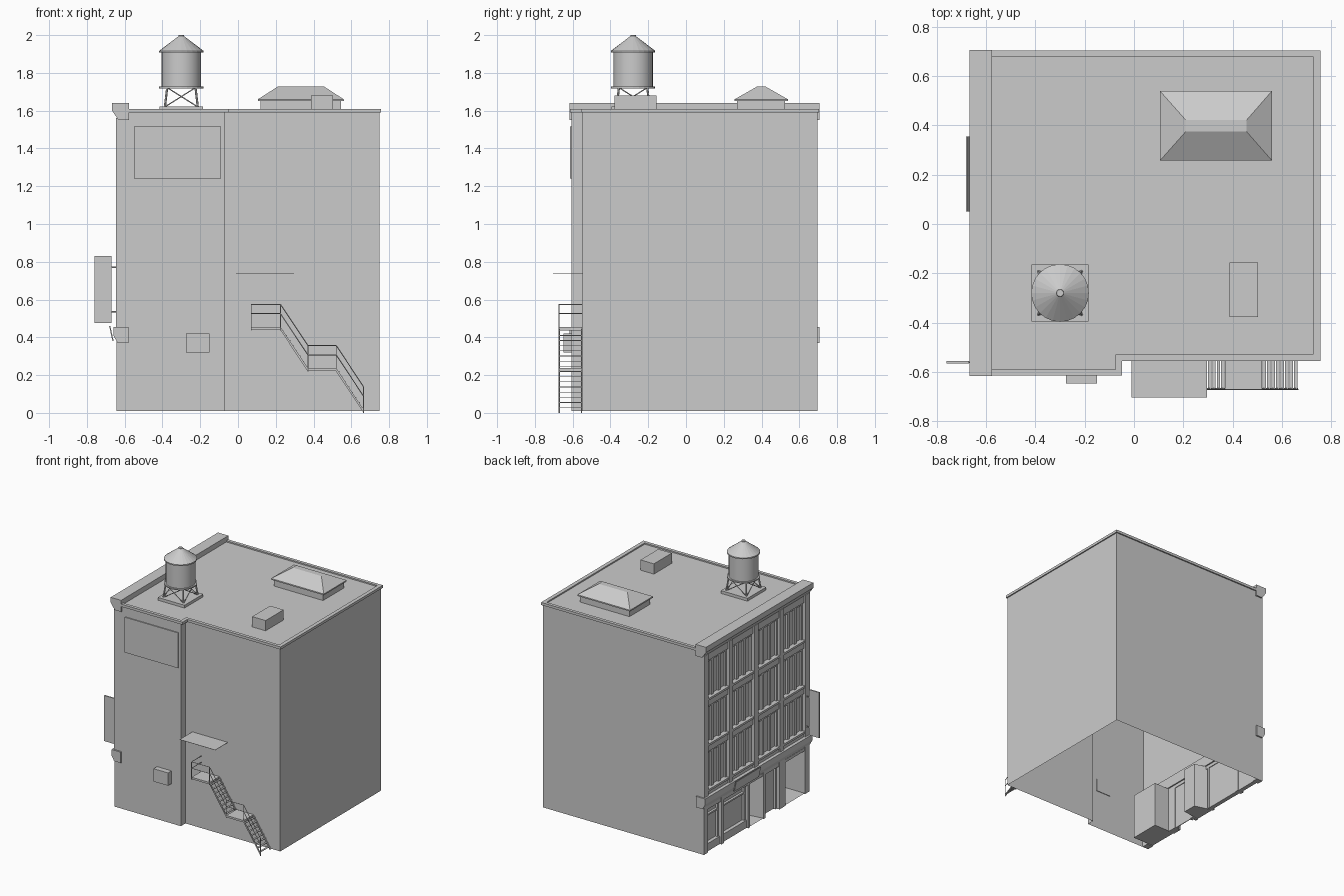
import bpy, bmesh, math
from mathutils import Vector

if "Cube" in bpy.data.objects:
    bpy.data.objects.remove(bpy.data.objects["Cube"])


def finish(name, bm, recalc=True):
    if recalc:
        bmesh.ops.recalc_face_normals(bm, faces=bm.faces)
    me = bpy.data.meshes.new(name)
    bm.to_mesh(me)
    bm.free()
    ob = bpy.data.objects.new(name, me)
    bpy.context.collection.objects.link(ob)
    return ob


def add_box(bm, x0, x1, y0, y1, z0, z1):
    v = bmesh.ops.create_cube(bm, size=1)['verts']
    for p in v:
        p.co = Vector((x0 if p.co.x < 0 else x1, y0 if p.co.y < 0 else y1, z0 if p.co.z < 0 else z1))


def boxes(name, *items):
    bm = bmesh.new()
    for b in items:
        add_box(bm, *b)
    return finish(name, bm)


def add_prism(bm, xz, y0, y1):
    # x/z profile extruded along y
    a = [bm.verts.new((x, y0, z)) for x, z in xz]
    b = [bm.verts.new((x, y1, z)) for x, z in xz]
    bm.faces.new(a)
    bm.faces.new(b[::-1])
    n = len(xz)
    for i in range(n):
        j = (i + 1) % n
        bm.faces.new((a[i], b[i], b[j], a[j]))


def prism(name, xz, y0, y1):
    bm = bmesh.new()
    add_prism(bm, xz, y0, y1)
    return finish(name, bm)


def rods(name, pairs, r=0.003, sides=6):
    bm = bmesh.new()
    for a, b in pairs:
        a, b = Vector(a), Vector(b)
        d = b - a
        v = bmesh.ops.create_cone(bm, cap_ends=True, segments=sides, radius1=r, radius2=r, depth=d.length)['verts']
        q = d.to_track_quat('Z', 'Y')
        for p in v:
            p.co = q @ p.co + (a + b) / 2
    return finish(name, bm)


def cone(name, c, r1, r2, z0, z1, n=24):
    bm = bmesh.new()
    bmesh.ops.create_cone(bm, cap_ends=True, segments=n, radius1=r1, radius2=r2, depth=z1 - z0)
    bmesh.ops.translate(bm, verts=bm.verts, vec=(c[0], c[1], (z0 + z1) / 2))
    return finish(name, bm)


# Building shell: open below, facade side left free
foot = [(-0.64, -0.605), (-0.07, -0.605), (-0.07, -0.548), (0.748, -0.548), (0.748, 0.695), (-0.64, 0.695)]
bm = bmesh.new()
lo = [bm.verts.new((x, y, 0.01)) for x, y in foot]
hi = [bm.verts.new((x, y, 1.6)) for x, y in foot]
for i in range(5):
    bm.faces.new((lo[i], lo[i + 1], hi[i + 1], hi[i]))
bm.faces.new(hi)
finish("building_shell", bm, False)

# Roof edge trim
z = (1.59, 1.61)
boxes("roof_edge_trim",
      (-0.6, -0.048, -0.615, -0.59, *z), (-0.075, -0.048, -0.59, -0.53, *z),
      (-0.048, 0.757, -0.556, -0.53, *z), (0.727, 0.757, -0.53, 0.68, *z),
      (-0.6, 0.757, 0.68, 0.705, *z))

# Cornices on the facade
prism("upper_cornice", [(-0.667, 1.64), (-0.577, 1.64), (-0.577, 1.55), (-0.632, 1.55), (-0.667, 1.6)], -0.617, 0.706)
prism("lower_cornice", [(-0.66, 0.455), (-0.58, 0.455), (-0.58, 0.37), (-0.637, 0.37), (-0.66, 0.41)], -0.617, 0.706)
prism("fascia_sign", [(-0.682, 0.46), (-0.676, 0.46), (-0.658, 0.38), (-0.665, 0.38)], 0.05, 0.355)

# Facade piers, spandrels and windows
bays = [(-0.55, -0.287), (-0.238, 0.028), (0.078, 0.34), (0.388, 0.645)]
floors = [(0.495, 0.79), (0.85, 1.145), (1.205, 1.5)]
edges = [-0.605] + [y for b in bays for y in b] + [0.695]
boxes("facade_piers", *[(-0.645, -0.60, edges[i], edges[i + 1], 0.44, 1.56) for i in range(0, 10, 2)])
levels = [0.44] + [q for f in floors for q in f] + [1.56]
boxes("spandrels", *[(-0.634, -0.6, y0, y1, levels[i], levels[i + 1])
                     for y0, y1 in bays for i in range(0, 8, 2)])
boxes("window_glass", *[(-0.606, -0.6, y0, y1, z0, z1) for y0, y1 in bays for z0, z1 in floors])
frame, sills = [], []
for y0, y1 in bays:
    for z0, z1 in floors:
        w = (y1 - y0) / 3
        for k in range(4):
            c = y0 + k * w
            frame.append((-0.622, -0.606, max(y0, c - 0.012), min(y1, c + 0.012), z0, z1))
        frame.append((-0.62, -0.606, y0, y1, z1 - 0.02, z1))
        sills.append((-0.643, -0.6, y0, y1, z0 - 0.012, z0 + 0.004))
boxes("window_frames", *frame)
boxes("window_sills", *sills)

# Shopfront: pilasters, panels, frames and glass
B, T = 0.01, 0.38
boxes("shop_pilasters", *[(-0.642, -0.59, y0, y1, B, T) for y0, y1 in
                          [(-0.605, -0.55), (-0.31, -0.235), (-0.06, -0.04), (0.13, 0.15), (0.45, 0.48), (0.645, 0.695)]])
boxes("shop_header", (-0.638, -0.59, -0.6, 0.69, 0.345, 0.385))
boxes("shop_glass", (-0.60, -0.595, 0.15, 0.45, B, T), (-0.60, -0.595, 0.48, 0.645, B, T),
      (-0.60, -0.595, -0.235, -0.06, B, T))
boxes("shop_frames", *[(-0.618, -0.6, a, b, B, 0.345) for a, b in
                       [(0.15, 0.165), (0.435, 0.45), (0.48, 0.495), (0.63, 0.645), (-0.235, -0.22), (-0.075, -0.06)]],
      (-0.618, -0.6, 0.15, 0.45, 0.28, 0.292), (-0.618, -0.6, 0.48, 0.645, 0.28, 0.292))
boxes("shop_bulkheads", (-0.628, -0.6, 0.15, 0.45, B, 0.07), (-0.628, -0.6, 0.48, 0.645, B, 0.07))


# Recessed entrances with floor, ceiling, back and side walls
def alcove(name, front, back, depth):
    plan = [(-0.64, front[0]), (depth, back[0]), (depth, back[1]), (-0.64, front[1])]
    bm = bmesh.new()
    a = [bm.verts.new((x, y, 0.015)) for x, y in plan]
    b = [bm.verts.new((x, y, 0.37)) for x, y in plan]
    for i in range(3):
        bm.faces.new((a[i], b[i], b[i + 1], a[i + 1]))
    bm.faces.new(a)
    bm.faces.new(b[::-1])
    finish(name, bm, False)
    m = depth - 0.012
    y0, y1 = back[0] + 0.02, back[1] - 0.02
    boxes(name + "_door_frame", (m, depth, y0, y0 + 0.015, 0.015, 0.33), (m, depth, y1 - 0.015, y1, 0.015, 0.33),
          (m, depth, y0, y1, 0.315, 0.33))


alcove("side_entrance", (-0.55, -0.31), (-0.55, -0.31), -0.46)
alcove("shop_entrance", (-0.04, 0.13), (-0.02, 0.09), -0.5)

# Hanging sign and brackets
boxes("hanging_sign", (-0.76, -0.67, -0.566, -0.556, 0.475, 0.83))
rods("hanging_sign_brackets", [((-0.675, -0.561, h), (-0.635, -0.561, h)) for h in (0.535, 0.77)], 0.004)

# Side wall: blank panel, vent box, flat canopy
boxes("wall_panel", (-0.55, -0.09, -0.613, -0.6, 1.24, 1.515))
boxes("vent_box", (-0.275, -0.15, -0.648, -0.6, 0.32, 0.42))
boxes("canopy", (-0.01, 0.297, -0.705, -0.548, 0.738, 0.74))

# Outside stairs
Y0, Y1 = -0.672, -0.55
boxes("stair_landings", (0.07, 0.225, Y0, Y1, 0.44, 0.455), (0.37, 0.52, Y0, Y1, 0.222, 0.237))
flights = [((0.225, 0.455), (0.37, 0.237)), ((0.52, 0.237), (0.665, 0.018))]
bm = bmesh.new()
for (xa, za), (xb, zb) in flights:
    for y in (Y0, Y1 - 0.006):
        add_prism(bm, [(xa, za), (xb, zb), (xb, zb - 0.018), (xa, za - 0.018)], y, y + 0.006)
finish("stair_stringers", bm)
treads = []
for (xa, za), (xb, zb) in flights:
    for k in range(8):
        t = (k + 0.5) / 8
        x, h = xa + (xb - xa) * t, za + (zb - za) * t
        treads.append((x - 0.007, x + 0.007, Y0, Y1, h - 0.006, h - 0.002))
boxes("stair_treads", *treads)
path = [(0.07, 0.455), (0.225, 0.455), (0.37, 0.237), (0.52, 0.237), (0.665, 0.018)]
pairs = []
for up in (0.07, 0.12):
    for (xa, za), (xb, zb) in zip(path, path[1:]):
        pairs.append(((xa, Y0, za + up), (xb, Y0, zb + up)))
    pairs.append(((0.07, Y0, 0.455 + up), (0.07, Y1, 0.455 + up)))
for x, h in path:
    pairs.append(((x, Y0, max(0, h - 0.018)), (x, Y0, h + 0.12)))
pairs[-1] = ((0.665, Y0, 0), (0.665, Y0, 0.138))
rods("stair_railings", pairs, 0.0025)

# Water tank on braced legs
C = (-0.30, -0.28)
boxes("tank_base", (-0.415, -0.185, -0.395, -0.165, 1.6, 1.622))
corners = [(-1, -1), (1, -1), (1, 1), (-1, 1)]
bot = [Vector((C[0] + 0.087 * a, C[1] + 0.087 * b, 1.62)) for a, b in corners]
top = [Vector((C[0] + 0.075 * a, C[1] + 0.075 * b, 1.722)) for a, b in corners]
rods("tank_legs", list(zip(bot, top)), 0.006)
braces = []
for i in range(4):
    j = (i + 1) % 4
    braces += [(bot[i], top[j]), (bot[j], top[i])]
rods("tank_braces", braces, 0.003)
cone("tank_platform", C, 0.117, 0.117, 1.718, 1.727)
tank = cone("tank_barrel", C, 0.105, 0.105, 1.727, 1.915)
bpy.context.view_layer.objects.active = tank
tank.select_set(True)
bpy.ops.object.shade_smooth_by_angle(angle=math.radians(30))
cone("tank_roof_rim", C, 0.117, 0.117, 1.907, 1.917)
cone("tank_roof", C, 0.117, 0.014, 1.917, 1.995)
cone("tank_roof_cap", C, 0.016, 0.014, 1.99, 2.0, 12)

# Skylight with hipped top
boxes("skylight_curb", (0.12, 0.545, 0.27, 0.525, 1.6, 1.652))
bm = bmesh.new()
rings = [[bm.verts.new((x, y, h)) for x, y in ((x0, y0), (x1, y0), (x1, y1), (x0, y1))]
         for x0, x1, y0, y1, h in ((0.105, 0.56, 0.257, 0.54, 1.65), (0.105, 0.56, 0.257, 0.54, 1.66),
                                   (0.21, 0.457, 0.375, 0.422, 1.727))]
bm.faces.new(rings[0][::-1])
bm.faces.new(rings[2])
for r, s in zip(rings, rings[1:]):
    for i in range(4):
        j = (i + 1) % 4
        bm.faces.new((r[i], r[j], s[j], s[i]))
finish("skylight_top", bm)

# Roof unit
boxes("roof_unit", (0.387, 0.503, -0.378, -0.157, 1.6, 1.68))
